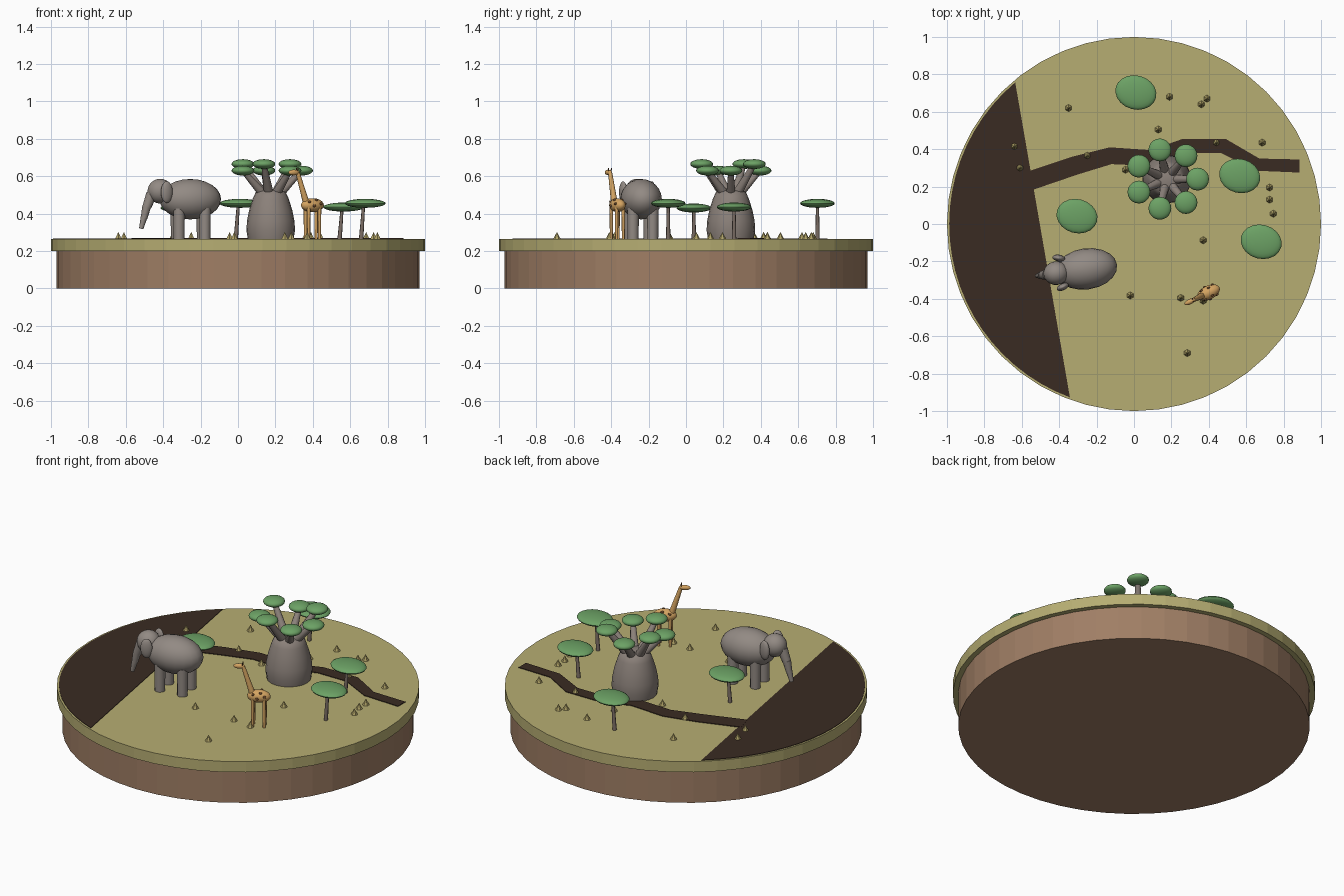
import bpy
import bmesh
from math import cos, sin, pi, radians
from mathutils import Vector, Matrix

cube = bpy.data.objects.get("Cube")
if cube:
    bpy.data.objects.remove(cube, do_unlink=True)

GROUND = 0.265


def material(name, rgb):
    m = bpy.data.materials.new(name)
    m.use_nodes = True
    colour = (*rgb, 1)
    m.diffuse_color = colour
    bsdf = next(n for n in m.node_tree.nodes if n.type == 'BSDF_PRINCIPLED')
    bsdf.inputs["Base Color"].default_value = colour
    return m


grass = material("dry grass", (0.47, 0.42, 0.17))
dirt = material("red soil", (0.35, 0.21, 0.13))
mud = material("dark mud", (0.042, 0.024, 0.016))
hide = material("grey hide", (0.29, 0.255, 0.23))
bark = material("baobab bark", (0.26, 0.22, 0.195))
wood = material("thin trunk wood", (0.2, 0.155, 0.13))
leaf = material("leaf green", (0.15, 0.36, 0.13))
tan = material("tan coat", (0.66, 0.37, 0.12))
spot = material("brown spots", (0.15, 0.065, 0.022))
straw = material("straw", (0.42, 0.35, 0.13))


def finish(bm, name, mat, smooth=True):
    bmesh.ops.recalc_face_normals(bm, faces=bm.faces)
    mesh = bpy.data.meshes.new(name)
    bm.to_mesh(mesh)
    bm.free()
    mesh.materials.append(mat)
    obj = bpy.data.objects.new(name, mesh)
    bpy.context.collection.objects.link(obj)
    if smooth:
        bpy.ops.object.select_all(action='DESELECT')
        obj.select_set(True)
        bpy.context.view_layer.objects.active = obj
        bpy.ops.object.shade_smooth_by_angle(angle=radians(50))
    return obj


def ball(name, loc, size, mat, turn=0):
    bm = bmesh.new()
    bmesh.ops.create_uvsphere(bm, u_segments=20, v_segments=12, radius=1)
    bm.transform(Matrix.LocRotScale(Vector(loc), Matrix.Rotation(turn, 3, 'Z'), Vector(size)))
    return finish(bm, name, mat)


def rod(name, a, b, r1, r2, mat, sides=12, smooth=True):
    a, b = Vector(a), Vector(b)
    bm = bmesh.new()
    bmesh.ops.create_cone(bm, cap_ends=True, segments=sides, radius1=r1, radius2=r2,
                          depth=(b - a).length)
    turn = (b - a).to_track_quat('Z', 'Y')
    bm.transform(Matrix.LocRotScale((a + b) / 2, turn, None))
    return finish(bm, name, mat, smooth)


def plate(name, outline, top, mat):
    bm = bmesh.new()
    face = bm.faces.new([bm.verts.new((x, y, GROUND - 0.003)) for x, y in outline])
    new = bmesh.ops.extrude_face_region(bm, geom=[face])["geom"]
    for v in new:
        if isinstance(v, bmesh.types.BMVert):
            v.co.z = top
    return finish(bm, name, mat, False)


def lathe(name, centre, profile, mat, sides=20):
    bm = bmesh.new()
    rings = [[bm.verts.new((centre[0] + r * cos(2 * pi * i / sides),
                            centre[1] + r * sin(2 * pi * i / sides), z))
              for i in range(sides)] for r, z in profile]
    for low, high in zip(rings, rings[1:]):
        for i in range(sides):
            j = (i + 1) % sides
            bm.faces.new((low[i], low[j], high[j], high[i]))
    bm.faces.new(rings[0])
    bm.faces.new(rings[-1])
    return finish(bm, name, mat)


# Round base
rod("soil_base", (0, 0, 0), (0, 0, 0.2), 0.97, 0.97, dirt, 48, False)
rod("grass_top", (0, 0, 0.2), (0, 0, GROUND), 1, 1, grass, 48, False)

# Mud flat along one side, and the winding stream bed
arc = [radians(130 + 119.7 * i / 24) for i in range(25)]
plate("mud_flat", [(0.988 * cos(t), 0.988 * sin(t)) for t in arc], GROUND + 0.003, mud)
bank_north = [(-0.57, 0.28), (-0.33, 0.36), (-0.13, 0.41), (0.09, 0.395), (0.26, 0.455),
              (0.49, 0.455), (0.67, 0.35), (0.885, 0.345)]
bank_south = [(-0.54, 0.183), (-0.3, 0.265), (-0.12, 0.32), (0.1, 0.31), (0.27, 0.38),
              (0.465, 0.38), (0.65, 0.285), (0.885, 0.275)]
plate("stream_bed", bank_north + bank_south[::-1], GROUND + 0.004, mud)

# Baobab with seven branches
bx, by = 0.175, 0.24
lathe("baobab_trunk", (bx, by),
      [(0.122, 0.262), (0.13, 0.31), (0.127, 0.36), (0.115, 0.42), (0.096, 0.48),
       (0.08, 0.515), (0.045, 0.53)], bark)
for i in range(7):
    t = 2 * pi * i / 7
    z = 0.665 if i % 2 else 0.63
    tip = Vector((bx + 0.165 * cos(t), by + 0.16 * sin(t), z))
    rod(f"baobab_branch_{i}", (bx + 0.03 * cos(t), by + 0.03 * sin(t), 0.49), tip,
        0.027, 0.014, bark, 10)
    ball(f"baobab_leaves_{i}", tip, (0.061, 0.061, 0.026), leaf)

# Flat-topped trees
for i, (x, y, z) in enumerate([(0.01, 0.703, 0.455), (-0.305, 0.042, 0.43),
                               (0.565, 0.257, 0.435), (0.68, -0.095, 0.455)]):
    rod(f"tree_trunk_{i}", (x - 0.022, y, 0.26), (x - 0.008, y, z), 0.012, 0.008, wood, 8)
    ball(f"tree_canopy_{i}", (x, y, z), (0.111, 0.091, 0.024), leaf, radians(-15))


# Animals are placed by forward, sideways and height
def placer(x, y, heading):
    t = radians(heading)

    def place(forward, side, z):
        return (x + forward * cos(t) - side * sin(t), y + forward * sin(t) + side * cos(t), z)
    return place, t


# Elephant
at, turn = placer(-0.255, -0.24, 188)
ball("elephant_body", at(0, 0, 0.477), (0.166, 0.11, 0.108), hide, turn)
ball("elephant_head", at(0.163, 0, 0.52), (0.068, 0.063, 0.066), hide, turn)
for side, word in ((1, "left"), (-1, "right")):
    ball(f"elephant_{word}_ear", at(0.138, side * 0.078, 0.515), (0.034, 0.018, 0.058),
         hide, turn + side * 0.3)
    for end, forward in (("front", 0.068), ("rear", -0.072)):
        rod(f"elephant_{end}_{word}_leg", at(forward, side * 0.053, 0.262),
            at(forward, side * 0.053, 0.43), 0.029, 0.031, hide)
trunk = [(0.208, 0.5, 0.03), (0.235, 0.435, 0.024), (0.25, 0.375, 0.018), (0.265, 0.32, 0.012)]
for i, (a, b) in enumerate(zip(trunk, trunk[1:])):
    rod(f"elephant_trunk_{i}", at(a[0], 0, a[1] + 0.006), at(b[0], 0, b[1]), a[2], b[2], hide)

# Giraffe
at, turn = placer(0.398, -0.367, 206)
ball("giraffe_body", at(0, 0, 0.445), (0.066, 0.037, 0.037), tan, turn)
rod("giraffe_neck", at(0.035, 0, 0.452), at(0.088, 0, 0.618), 0.018, 0.011, tan)
ball("giraffe_head", at(0.11, 0, 0.62), (0.033, 0.014, 0.015), tan, turn)
for side, word in ((1, "left"), (-1, "right")):
    rod(f"giraffe_{word}_horn", at(0.092, side * 0.007, 0.627), at(0.09, side * 0.009, 0.643),
        0.003, 0.003, spot, 6)
    for end, forward in (("front", 0.032), ("rear", -0.032)):
        rod(f"giraffe_{end}_{word}_leg", at(forward, side * 0.02, 0.262),
            at(forward, side * 0.02, 0.435), 0.008, 0.01, tan, 8)
    for i, (f, up) in enumerate([(-0.036, 15), (-0.012, 50), (0.006, -5), (0.03, 35)]):
        ring = (1 - (f / 0.066) ** 2) ** 0.5 * 0.036
        ball(f"giraffe_{word}_spot_{i}",
             at(f, side * ring * cos(radians(up)), 0.445 + ring * sin(radians(up))),
             (0.009, 0.006, 0.008), spot, turn)

# Grass tufts
tufts = [(-0.35, 0.62), (0.19, 0.68), (0.36, 0.64), (0.39, 0.67), (0.13, 0.505), (0.44, 0.435),
         (0.685, 0.435), (-0.64, 0.415), (-0.61, 0.3), (-0.25, 0.365), (-0.045, 0.29),
         (0.725, 0.195), (0.725, 0.13), (0.745, 0.055), (0.37, -0.087), (-0.02, -0.382),
         (0.25, -0.395), (0.37, -0.41), (0.285, -0.69)]
for i, (x, y) in enumerate(tufts):
    rod(f"grass_tuft_{i}", (x, y, 0.262), (x, y, 0.302), 0.021, 0, straw, 6, False)
